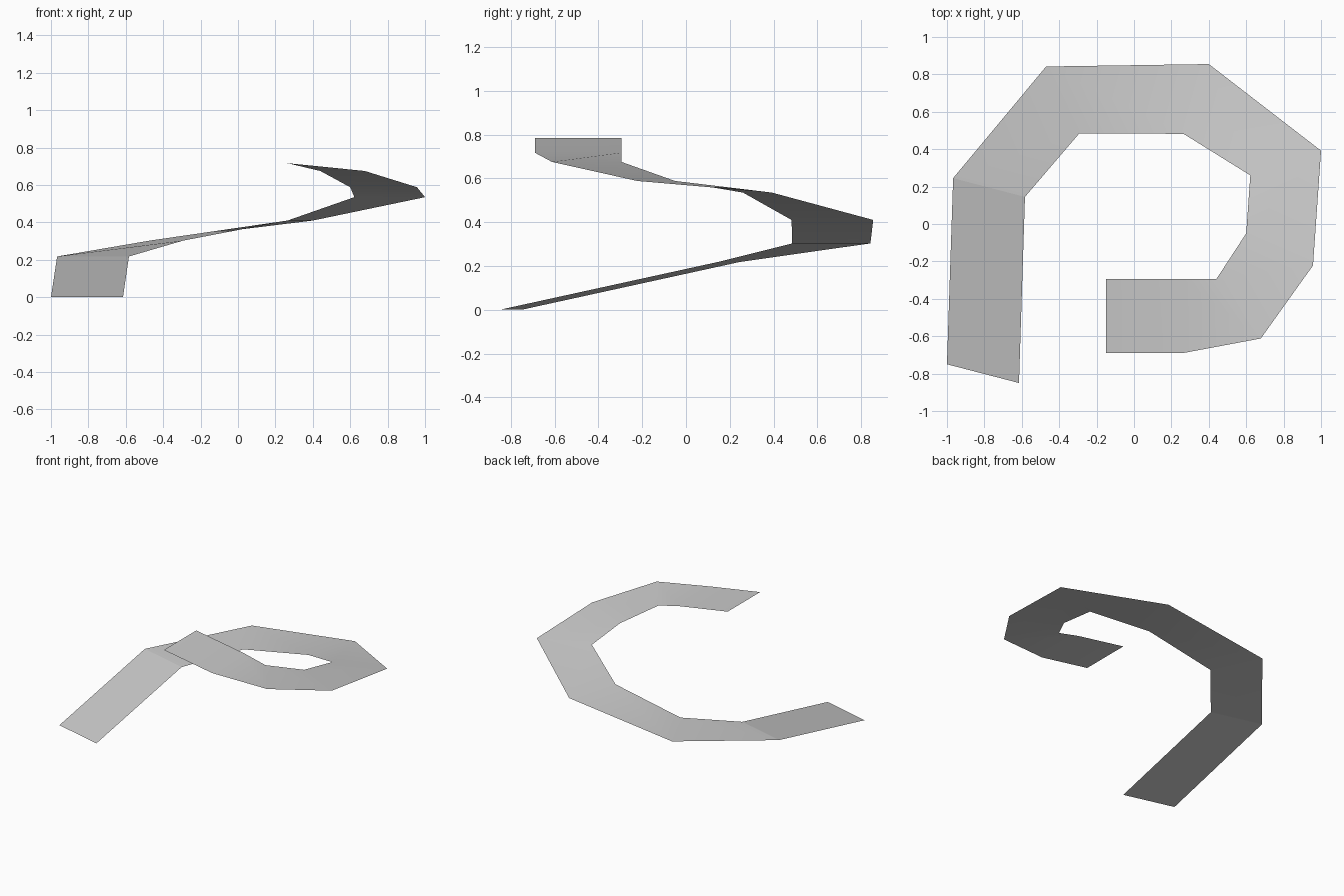
import bpy
import bmesh

cube = bpy.data.objects.get("Cube")
if cube:
    bpy.data.objects.remove(cube, do_unlink=True)

# Plain grey surface
grey = bpy.data.materials.new("light_grey")
grey.use_nodes = True
colour = (0.6, 0.6, 0.6, 1)
grey.diffuse_color = colour
bsdf = next(n for n in grey.node_tree.nodes if n.type == 'BSDF_PRINCIPLED')
bsdf.inputs["Base Color"].default_value = colour

# Level rungs of the rising ribbon: outer xy, inner xy, height
rungs = [
    ((-1.0, -0.75), (-0.615, -0.85), 0.0),
    ((-0.967, 0.245), (-0.583, 0.145), 0.218),
    ((-0.47, 0.842), (-0.292, 0.485), 0.303),
    ((0.40, 0.855), (0.265, 0.482), 0.41),
    ((1.0, 0.392), (0.622, 0.26), 0.535),
    ((0.957, -0.222), (0.60, -0.05), 0.588),
    ((0.678, -0.612), (0.44, -0.295), 0.675),
    ((0.262, -0.69), (0.262, -0.295), 0.717),
    ((-0.15, -0.69), (-0.15, -0.295), 0.785),
]

# Spiral ramp sheet, one panel between each pair of rungs
bm = bmesh.new()
pairs = [(bm.verts.new((*o, z)), bm.verts.new((*i, z))) for o, i, z in rungs]
for (o1, i1), (o2, i2) in zip(pairs, pairs[1:]):
    face = bm.faces.new((o1, i1, i2, o2))
    face.smooth = True

# Crease where the straight lead-in meets the curve
bm.edges.get(pairs[1]).smooth = False

mesh = bpy.data.meshes.new("spiral_ramp")
bm.normal_update()
bm.to_mesh(mesh)
bm.free()
mesh.materials.append(grey)
ramp = bpy.data.objects.new("spiral_ramp", mesh)
bpy.context.collection.objects.link(ramp)
